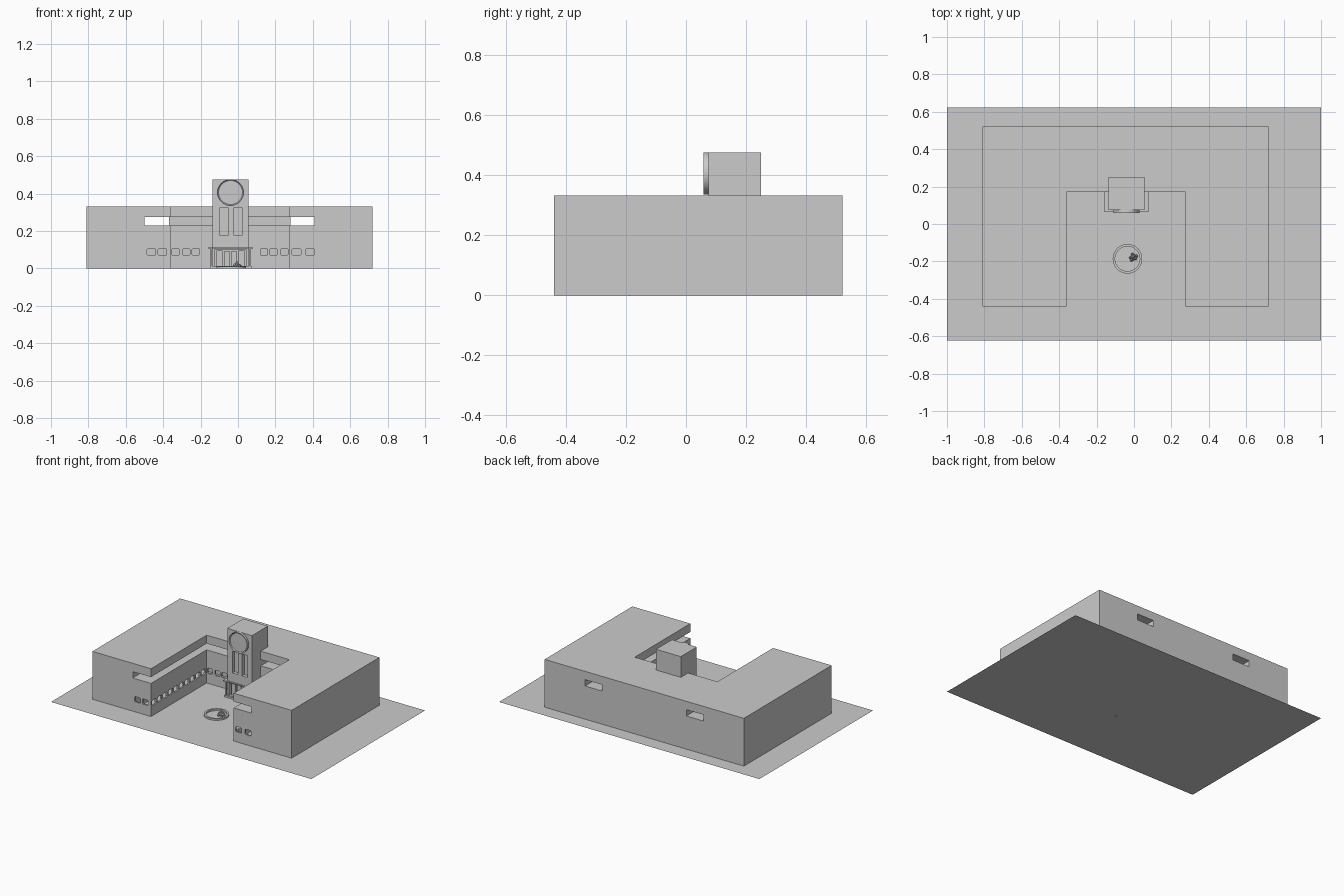
import bpy, bmesh, math, random
from mathutils import Matrix, Vector

if "Cube" in bpy.data.objects:
    bpy.data.objects.remove(bpy.data.objects["Cube"])

random.seed(4)


def finish(name, bm):
    bmesh.ops.recalc_face_normals(bm, faces=bm.faces)
    me = bpy.data.meshes.new(name)
    bm.to_mesh(me)
    bm.free()
    ob = bpy.data.objects.new(name, me)
    bpy.context.collection.objects.link(ob)
    return ob


def add_prism(bm, pts, depth):
    """Extrude a closed 3D outline along the depth vector."""
    face = bm.faces.new([bm.verts.new(p) for p in pts])
    ret = bmesh.ops.extrude_face_region(bm, geom=[face])
    bmesh.ops.translate(bm, vec=depth, verts=[v for v in ret["geom"] if isinstance(v, bmesh.types.BMVert)])


def add_box(bm, x0, x1, y0, y1, z0, z1):
    add_prism(bm, [(x0, y0, z0), (x1, y0, z0), (x1, y1, z0), (x0, y1, z0)], Vector((0, 0, z1 - z0)))


def boxes(name, items):
    bm = bmesh.new()
    for b in items:
        add_box(bm, *b)
    return finish(name, bm)


def plan(name, pts, z0, z1):
    bm = bmesh.new()
    add_prism(bm, [(x, y, z0) for x, y in pts], Vector((0, 0, z1 - z0)))
    return finish(name, bm)


def cut(ob, cutter):
    """Subtract the cutter and discard it."""
    m = ob.modifiers.new("cut", 'BOOLEAN')
    m.operation, m.solver, m.object = 'DIFFERENCE', 'EXACT', cutter
    cutter.hide_render = True
    bpy.context.view_layer.objects.active = ob
    bpy.ops.object.modifier_apply(modifier=m.name)
    bpy.data.objects.remove(cutter)


def add_window(bm, centre, along, w, h=0.037, c=0.006):
    """Window cutter with clipped corners; along is 'x' or 'y'."""
    a, b = w / 2, h / 2
    prof = [(-a + c, -b), (a - c, -b), (a, -b + c), (a, b - c),
            (a - c, b), (-a + c, b), (-a, b - c), (-a, -b + c)]
    d = 0.02
    cx, cy, cz = centre
    if along == 'x':
        add_prism(bm, [(cx + u, cy - d, cz + v) for u, v in prof], Vector((0, 2 * d, 0)))
    else:
        add_prism(bm, [(cx - d, cy + u, cz + v) for u, v in prof], Vector((2 * d, 0, 0)))


# Ground sheet
bm = bmesh.new()
bm.faces.new([bm.verts.new(p) for p in ((-1, -.623, 0), (1, -.623, 0), (1, .623, 0), (-1, .623, 0))])
finish("ground_sheet", bm)

# U-shaped building
building = plan("main_building", [(-.81, -.44), (-.36, -.44), (-.36, .17), (.275, .17),
                                  (.275, -.44), (.72, -.44), (.72, .522), (-.81, .522)], 0, .332)

# Ground-floor corridor behind the courtyard walls
cut(building, plan("corridor_cutter", [(-.5, -.428), (-.372, -.428), (-.372, .182), (.287, .182),
                                       (.287, -.428), (.41, -.428), (.41, .31), (-.5, .31)], .004, .2))

# Open upper gallery, running out through the back wall at both sides
cut(building, plan("gallery_cutter", [(-.5, -.5), (.41, -.5), (.41, .6), (.28, .6), (.28, .31),
                                      (-.368, .31), (-.368, .6), (-.5, .6)], .23, .274))

# Rows of ground-floor windows
bm = bmesh.new()
for x in (-.463, -.404, .313, .385):
    add_window(bm, (x, -.44, .088), 'x', .046)
for x in (-.334, -.276, -.225, .139, .19, .248):
    add_window(bm, (x, .17, .088), 'x', .04)
for x in (-.36, .275):
    for i in range(10):
        add_window(bm, (x, -.405 + i * .06, .088), 'y', .045)
cut(building, finish("window_cutter", bm))

# Tower with two tall window slots and a doorway
tower = boxes("tower", [(-.135, .055, .075, .25, 0, .476)])
cut(tower, boxes("tower_cutter", [(-.096, -.053, .05, .1, .176, .327),
                                  (-.021, .021, .05, .1, .176, .327),
                                  (-.122, .042, .05, .105, .014, .1)]))

# Entrance doors, canopy, posts and step
cx = -.04
boxes("entrance_doors", [(cx + s * .058 - .016, cx + s * .058 + .016, .092, .1, .014, .095) for s in (-1, 1)]
      + [(cx - .035, cx - .002, .094, .1, .014, .09), (cx + .002, cx + .035, .094, .1, .014, .09)])
boxes("canopy", [(-.16, -.134, .07, .172, .106, .113), (.054, .08, .07, .172, .106, .113),
                 (-.16, .08, .066, .076, .106, .113)])
boxes("canopy_posts", [(x - .004, x + .004, .07, .078, 0, .106) for x in (-.143, .063)])
boxes("entrance_step", [(-.148, .072, .066, .172, 0, .012)])

# Clock on the tower: disc with a raised rim
bm = bmesh.new()
r = bmesh.ops.create_cone(bm, cap_ends=True, segments=48, radius1=.07, radius2=.07, depth=.018,
                          matrix=Matrix.Translation((cx, .068, .406)) @ Matrix.Rotation(math.pi / 2, 4, 'X'))
bm.normal_update()
front = [f for f in bm.faces if f.normal.y < -.9]
bmesh.ops.inset_region(bm, faces=front, thickness=.006)
bmesh.ops.translate(bm, verts=front[0].verts[:], vec=(0, .005, 0))
clock = finish("clock_disc", bm)

# Round pool in the courtyard: ring section swept around the centre
bm = bmesh.new()
N = 40
prof = [(.079, 0), (.079, .011), (.066, .011), (.066, 0)]
rings = [[bm.verts.new((cx + .005 + q * math.cos(2 * math.pi * i / N),
                        -.186 + q * math.sin(2 * math.pi * i / N), z)) for q, z in prof] for i in range(N)]
for i in range(N):
    a, b = rings[i], rings[(i + 1) % N]
    for j in range(4):
        bm.faces.new((a[j], b[j], b[(j + 1) % 4], a[(j + 1) % 4]))
pool = finish("pool_rim", bm)

# Rock pile in the pool
bm = bmesh.new()
for i in range(9):
    t = i * 2.4
    rad = .02 * math.sqrt(i / 9)
    h = .045 - rad * 1.2
    m = (Matrix.Translation((-.005 + rad * math.cos(t), -.178 + rad * math.sin(t), h * .45))
         @ Matrix.Rotation(random.uniform(0, 3), 4, 'Z')
         @ Matrix.Diagonal((.009, .009, h * .5, 1)))
    bmesh.ops.create_icosphere(bm, subdivisions=1, radius=1, matrix=m)
finish("rock_pile", bm)

# Smooth the round parts, keeping edges sharp
for ob in bpy.context.view_layer.objects:
    ob.select_set(ob in (clock, pool))
bpy.context.view_layer.objects.active = clock
bpy.ops.object.shade_smooth_by_angle(angle=math.radians(30))
